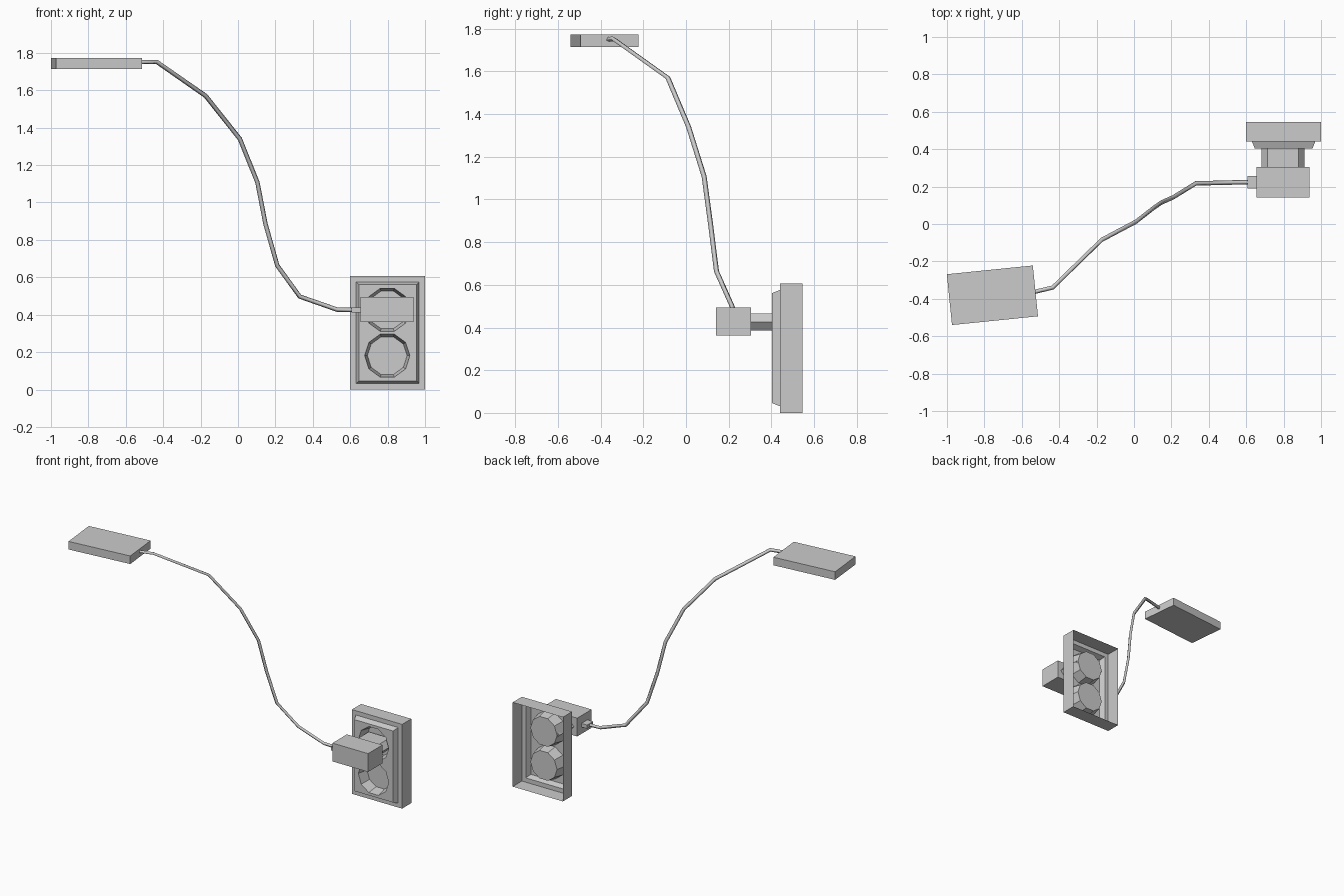
import bpy, bmesh, math
from mathutils import Matrix, Vector

if "Cube" in bpy.data.objects:
    bpy.data.objects.remove(bpy.data.objects["Cube"])

grey = bpy.data.materials.new("light_grey")
grey.use_nodes = True
grey.diffuse_color = (0.6, 0.6, 0.6, 1)
grey.node_tree.nodes["Principled BSDF"].inputs["Base Color"].default_value = (0.6, 0.6, 0.6, 1)


def add_object(name, data):
    obj = bpy.data.objects.new(name, data)
    bpy.context.collection.objects.link(obj)
    data.materials.append(grey)
    return obj


def mesh_object(name, bm):
    mesh = bpy.data.meshes.new(name)
    bm.to_mesh(mesh)
    bm.free()
    return add_object(name, mesh)


def box(name, center, size, turn=0):
    bm = bmesh.new()
    place = Matrix.Translation(center) @ Matrix.Rotation(turn, 4, 'Z') @ Matrix.Diagonal((*size, 1))
    bmesh.ops.create_cube(bm, size=1, matrix=place)
    return mesh_object(name, bm)


def ring(bm, points, y):
    return [bm.verts.new((x, y, z)) for x, z in points]


def bridge(bm, a, b):
    for i in range(len(a)):
        j = (i + 1) % len(a)
        bm.faces.new((a[i], a[j], b[j], b[i]))


def rectangle(inset):
    x0, x1, z0, z1 = 0.6 + inset, 1 - inset, inset, 0.607 - inset
    return [(x0, z0), (x1, z0), (x1, z1), (x0, z1)]


def decagon(z, radius):
    steps = [math.tau * i / 10 for i in range(10)]
    return [(0.798 + radius * math.cos(a), z + radius * math.sin(a)) for a in steps]


# Wall plate: thin moulded shell, open at the back, with two recessed cups
bm = bmesh.new()
profile = [(0, 0.545), (0, 0.44), (0.031, 0.44), (0.046, 0.403)]
loops = [ring(bm, rectangle(inset), y) for inset, y in profile]
for a, b in zip(loops, loops[1:]):
    bridge(bm, a, b)
rims = [loops[-1]]
for z in (0.181, 0.426):
    rim = ring(bm, decagon(z, 0.121), 0.403)
    floor = ring(bm, decagon(z, 0.106), 0.48)
    bridge(bm, rim, floor)
    bm.faces.new(floor)
    rims.append(rim)
edges = [bm.edges.get((r[i - 1], r[i])) for r in rims for i in range(len(r))]
bmesh.ops.triangle_fill(bm, use_beauty=True, edges=edges, normal=Vector((0, -1, 0)))
bmesh.ops.recalc_face_normals(bm, faces=bm.faces)
front = [f for f in bm.faces if all(abs(v.co.y - 0.403) < 0.001 for v in f.verts)]
if front and front[0].normal.y > 0:
    bmesh.ops.reverse_faces(bm, faces=bm.faces)
mesh_object("wall_plate", bm)

# Plug: body, cable sleeve and the flat six-sided neck entering the upper cup
box("plug_body", (0.796, 0.223, 0.428), (0.284, 0.164, 0.132))
box("cable_sleeve", (0.633, 0.223, 0.425), (0.05, 0.068, 0.026))
bm = bmesh.new()
outline = [(-0.115, 0), (-0.083, -0.04), (0.083, -0.04), (0.115, 0), (0.083, 0.04), (-0.083, 0.04)]
outline = [(0.796 + x, 0.425 + z) for x, z in outline]
near, far = ring(bm, outline, 0.3), ring(bm, outline, 0.47)
bridge(bm, near, far)
bm.faces.new(near)
bm.faces.new(far)
bmesh.ops.recalc_face_normals(bm, faces=bm.faces)
# Keep the neck within the decagonal cup
mesh_object("plug_neck", bm)

# Cable: four-sided tube along a bent path
path = [(0.62, 0.223, 0.425), (0.53, 0.222, 0.427), (0.33, 0.217, 0.497),
        (0.21, 0.143, 0.663), (0.147, 0.115, 0.885), (0.104, 0.085, 1.107),
        (0.01, 0.012, 1.34), (-0.173, -0.085, 1.57), (-0.435, -0.34, 1.752),
        (-0.54, -0.365, 1.75)]
curve = bpy.data.curves.new("cable", 'CURVE')
curve.dimensions = '3D'
curve.bevel_depth = 0.012
curve.bevel_resolution = 0
curve.use_fill_caps = True
spline = curve.splines.new('POLY')
spline.points.add(len(path) - 1)
for point, co in zip(spline.points, path):
    point.co = (*co, 1)
    
add_object("cable", curve)

# Flat slab on the free end of the cable
box("end_slab", (-0.757, -0.381, 1.743), (0.462, 0.273, 0.058), math.radians(5.8))
